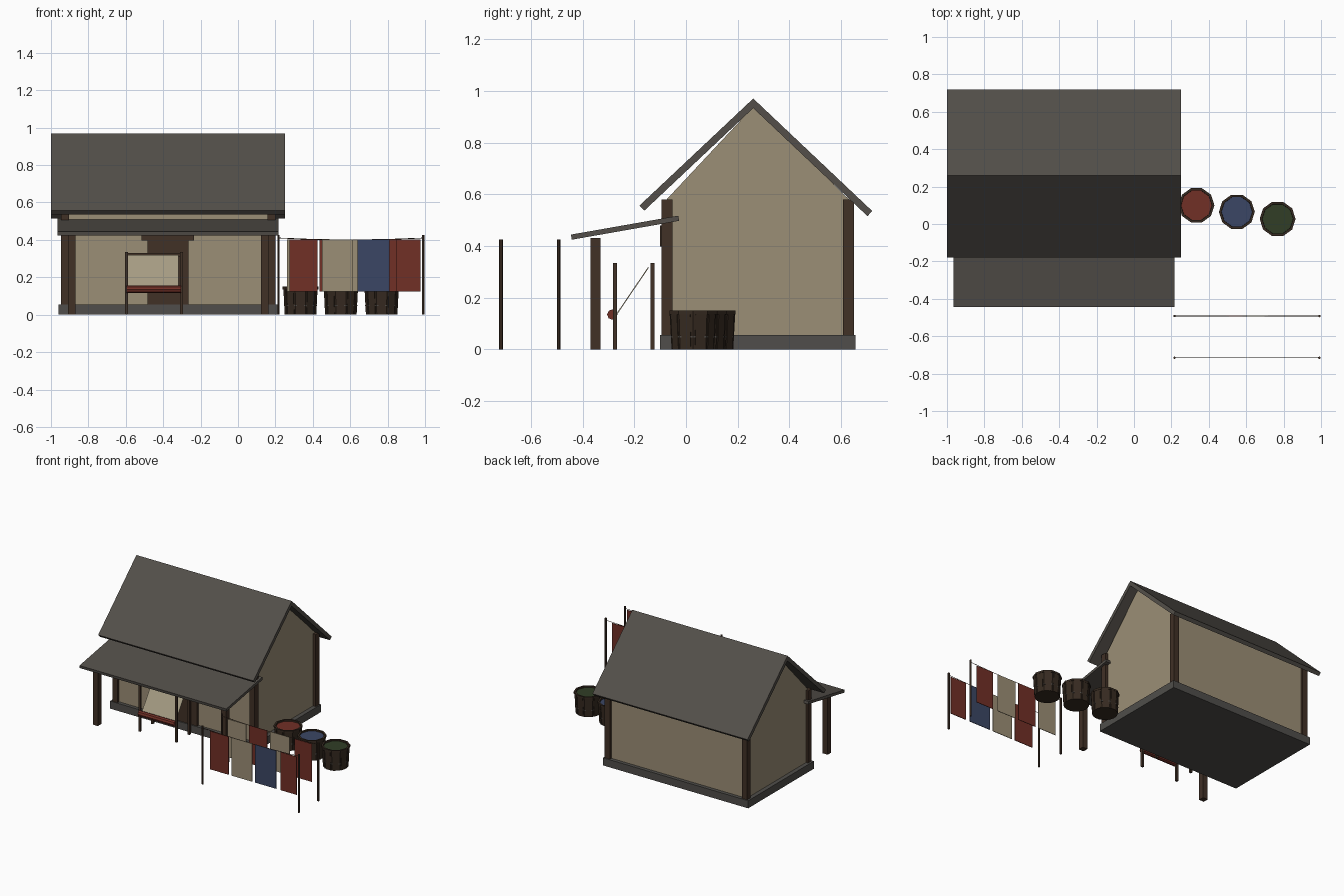
import bpy, bmesh, math
from mathutils import Vector

if "Cube" in bpy.data.objects:
    bpy.data.objects.remove(bpy.data.objects["Cube"])


def mat(name, r, g, b):
    m = bpy.data.materials.new(name)
    lin = [min(1, 1.2 * (c / 255 / 12.92 if c < 10 else ((c / 255 + 0.055) / 1.055) ** 2.4)) for c in (r, g, b)]
    m.diffuse_color = (*lin, 1)
    m.use_nodes = True
    m.node_tree.nodes["Principled BSDF"].inputs["Base Color"].default_value = m.diffuse_color
    return m


ROOF = mat("roof slate", 76, 72, 67)
STONE = mat("stone", 73, 71, 68)
WALL = mat("tan plaster", 143, 131, 108)
WOOD = mat("brown wood", 59, 44, 34)
DARK = mat("dark barrel wood", 49, 38, 29)
RED = mat("red dye", 104, 43, 34)
BLUE = mat("blue dye", 54, 64, 92)
GREEN = mat("green dye", 44, 56, 34)
CREAM = mat("cream thread", 152, 143, 120)
METAL = mat("grey iron", 70, 66, 62)


def finish(name, bm, m):
    bmesh.ops.recalc_face_normals(bm, faces=bm.faces)
    me = bpy.data.meshes.new(name)
    bm.to_mesh(me)
    bm.free()
    me.materials.append(m)
    o = bpy.data.objects.new(name, me)
    bpy.context.collection.objects.link(o)
    return o


def box(name, x0, x1, y0, y1, z0, z1, m):
    bm = bmesh.new()
    bmesh.ops.create_cube(bm, size=1)
    for v in bm.verts:
        v.co = (x1 if v.co.x > 0 else x0, y1 if v.co.y > 0 else y0, z1 if v.co.z > 0 else z0)
    return finish(name, bm, m)


def extrude_x(name, profile, x0, x1, m):
    """Extrude a (y, z) profile along x."""
    bm = bmesh.new()
    f = bm.faces.new([bm.verts.new((x0, y, z)) for y, z in profile])
    r = bmesh.ops.extrude_face_region(bm, geom=[f])
    for v in r["geom"]:
        if isinstance(v, bmesh.types.BMVert):
            v.co.x = x1
    return finish(name, bm, m)


def slab(name, a, b, t, x0, x1, m):
    """Tilted board whose top edge runs a -> b in the (y, z) plane."""
    a, b = Vector(a), Vector(b)
    d = (b - a).normalized()
    n = Vector((d.y, -d.x)) * t
    if n.y > 0:
        n = -n
    return extrude_x(name, [a, b, b + n, a + n], x0, x1, m)


def rod(name, a, b, r, m, sides=6):
    a, b = Vector(a), Vector(b)
    bm = bmesh.new()
    bmesh.ops.create_cone(bm, cap_ends=True, segments=sides, radius1=r, radius2=r, depth=(b - a).length)
    o = finish(name, bm, m)
    o.location = (a + b) / 2
    o.rotation_euler = (b - a).to_track_quat('Z', 'Y').to_euler()
    return o


def lathe(name, profile, x, y, m, sides=10):
    """Revolve a closed (r, z) profile, or a profile ending on the axis."""
    bm = bmesh.new()
    vs = [bm.verts.new((r, 0, z)) for r, z in profile]
    es = [bm.edges.new(p) for p in zip(vs, vs[1:])]
    bmesh.ops.spin(bm, geom=vs + es, cent=(0, 0, 0), axis=(0, 0, 1), angle=2 * math.pi, steps=sides)
    bmesh.ops.remove_doubles(bm, verts=bm.verts, dist=1e-4)
    o = finish(name, bm, m)
    o.location = (x, y, 0)
    return o


# House body
box("plinth", -0.96, 0.21, -0.10, 0.656, 0, 0.055, STONE)
extrude_x("walls", [(-0.075, 0.055), (0.63, 0.055), (0.63, 0.58), (0.262, 0.94), (-0.075, 0.58)],
          -0.93, 0.18, WALL)
for x in (-0.925, 0.18):
    for y in (-0.074, 0.628):
        box("corner_post", x - 0.021, x + 0.021, y - 0.021, y + 0.021, 0.055, 0.58, WOOD)

# Roof slopes meeting at the ridge, and the porch awning
slab("front_roof", (-0.18, 0.556), (0.26, 0.97), 0.027, -1, 0.25, ROOF)
slab("back_roof", (0.26, 0.97), (0.72, 0.535), 0.027, -1, 0.25, ROOF)
slab("porch_awning", (-0.445, 0.444), (-0.03, 0.517), 0.02, -0.965, 0.217, ROOF)
for x in (-0.89, 0.143):
    box("porch_post", x - 0.02, x + 0.02, -0.37, -0.33, 0, 0.43, WOOD)

# Door and lintel
box("door", -0.485, -0.265, -0.092, -0.06, 0.055, 0.40, WOOD)
box("door_lintel", -0.515, -0.235, -0.10, -0.06, 0.398, 0.48, WOOD)

# Loom under the porch
for x in (-0.597, -0.303):
    for y in (-0.275, -0.13):
        box("loom_post", x - 0.008, x + 0.008, y - 0.008, y + 0.008, 0, 0.335, WOOD)
box("loom_top_bar", -0.597, -0.303, -0.137, -0.123, 0.31, 0.33, WOOD)
rod("cloth_roll", (-0.595, -0.285, 0.135), (-0.305, -0.285, 0.135), 0.02, RED, 8)
slab("warp_threads", (-0.27, 0.137), (-0.147, 0.318), 0.004, -0.587, -0.317, CREAM)

# Drying lines with hanging cloth
rows = {
    -0.715: [(0.275, 0.425, RED), (0.45, 0.615, WALL), (0.64, 0.81, BLUE), (0.845, 0.975, RED)],
    -0.492: [(0.262, 0.41, WALL), (0.435, 0.58, RED), (0.605, 0.76, WALL), (0.80, 0.94, RED)],
}
for y, cloths in rows.items():
    for x in (0.216, 0.991):
        rod("line_pole", (x, y, 0), (x, y, 0.425), 0.007, WOOD)
    # slightly sagging rope
    pts = [(0.216 + 0.775 * i / 4, y, 0.41 - 0.01 * (1 - (i / 2 - 1) ** 2)) for i in range(5)]
    for p, q in zip(pts, pts[1:]):
        rod("drying_rope", p, q, 0.002, WOOD, 4)
    for x0, x1, m in cloths:
        box("hanging_cloth", x0, x1, y - 0.002, y + 0.002, 0.125, 0.402, m)

# Dye barrels
for x, y, dye in ((0.334, 0.10, RED), (0.55, 0.065, BLUE), (0.768, 0.027, GREEN)):
    lathe("barrel", [(0, 0), (0.084, 0), (0.092, 0.148), (0.083, 0.148), (0.08, 0.12), (0, 0.12)], x, y, DARK)
    lathe("barrel_rim", [(0.083, 0.136), (0.096, 0.136), (0.096, 0.15), (0.083, 0.15), (0.083, 0.136)], x, y, DARK)
    lathe("barrel_band", [(0.083, 0.046), (0.0885, 0.046), (0.0885, 0.053), (0.083, 0.053), (0.083, 0.046)],
          x, y, METAL)
    lathe("dye_surface", [(0, 0.125), (0.083, 0.125), (0.083, 0.14), (0, 0.14)], x, y, dye)
    # proud staves on alternating sides
    for i in range(10):
        a = math.pi / 5 * (i + 0.5)
        o = box("barrel_stave", -0.003, 0.003, -0.018, 0.018, -0.069, 0.069, DARK)
        o.location = (x + 0.0835 * math.cos(a), y + 0.0835 * math.sin(a), 0.069)
        o.rotation_euler = (0, math.atan(0.008 / 0.148), a)
